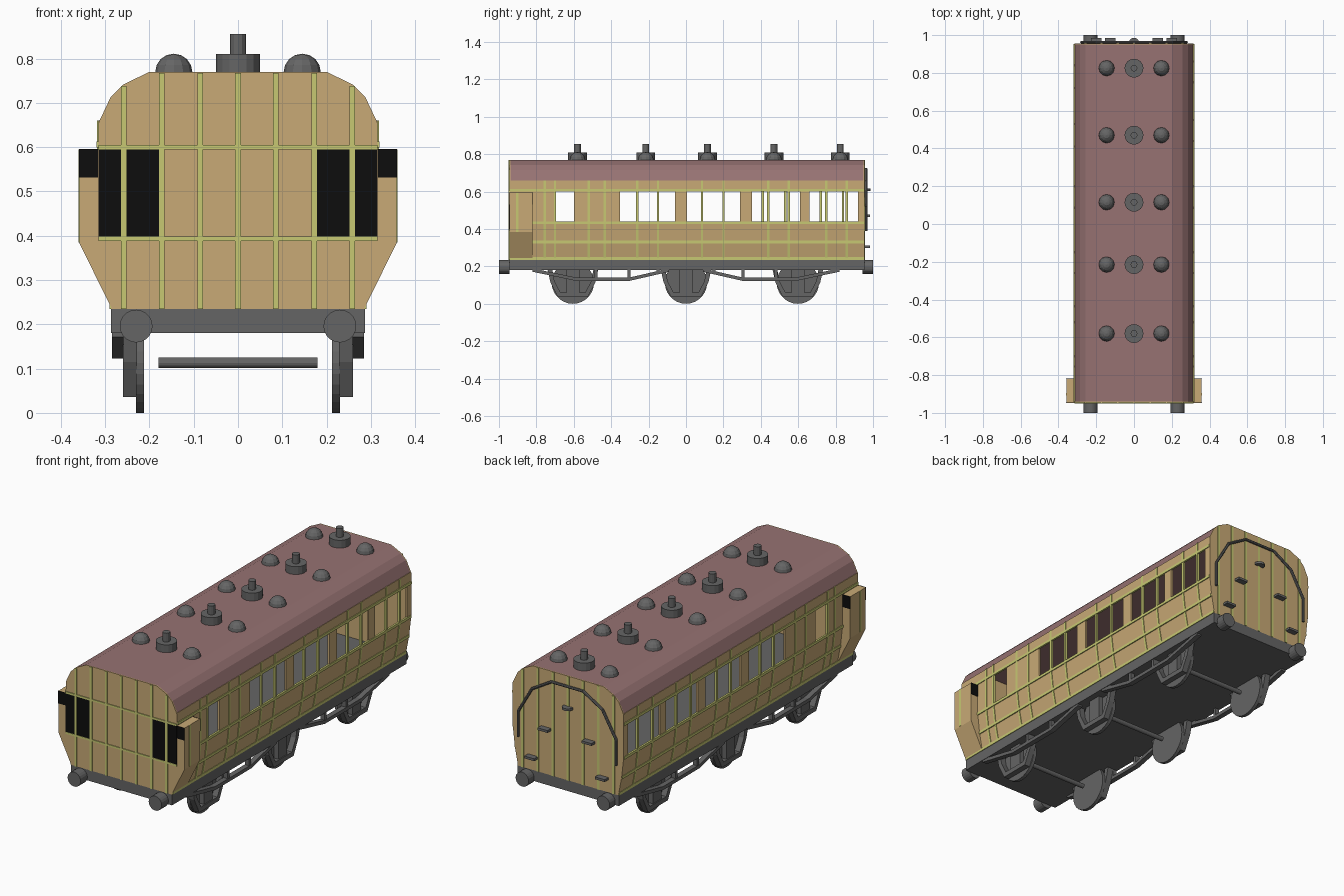
import bpy, bmesh, math
from mathutils import Matrix, Vector

if "Cube" in bpy.data.objects:
    bpy.data.objects.remove(bpy.data.objects["Cube"])


def mat(name, r, g, b):
    m = bpy.data.materials.new(name)
    m.diffuse_color = (r, g, b, 1)
    m.use_nodes = True
    m.node_tree.nodes["Principled BSDF"].inputs["Base Color"].default_value = m.diffuse_color
    return m


TAN = mat("tan_panel", 0.58, 0.40, 0.18)
LINE = mat("yellow_lining", 0.57, 0.58, 0.17)
ROOF = mat("maroon_roof", 0.31, 0.17, 0.17)
GREY = mat("dark_grey", 0.13, 0.13, 0.13)
BLACK = mat("black_window", 0.004, 0.004, 0.004)

Y0, Y1 = -0.945, 0.955
FLOOR, WAIST, HEAD, EAVES = 0.235, 0.435, 0.603, 0.66
SIDE = [(0.285, FLOOR), (0.303, 0.33), (0.315, WAIST), (0.315, HEAD), (0.315, EAVES)]
ARC = [(0.315, 0.655), (0.287, 0.714), (0.258, 0.742), (0.2, 0.77)]


def finish(name, bm, material):
    bmesh.ops.recalc_face_normals(bm, faces=bm.faces)
    me = bpy.data.meshes.new(name)
    bm.to_mesh(me)
    bm.free()
    me.materials.append(material)
    ob = bpy.data.objects.new(name, me)
    bpy.context.collection.objects.link(ob)
    return ob


def prism(name, pts, axis, a, b, material):
    """Extrude a 2D outline: (x, z) along y, or (y, z) along x."""
    bm = bmesh.new()
    put = (lambda p, t: (p[0], t, p[1])) if axis == 'y' else (lambda p, t: (t, p[0], p[1]))
    lo = [bm.verts.new(put(p, a)) for p in pts]
    hi = [bm.verts.new(put(p, b)) for p in pts]
    bm.faces.new(lo)
    bm.faces.new(hi)
    for i in range(len(pts)):
        j = (i + 1) % len(pts)
        bm.faces.new((lo[i], lo[j], hi[j], hi[i]))
    return finish(name, bm, material)


def box(name, x0, x1, y0, y1, z0, z1, material):
    return prism(name, [(x0, z0), (x1, z0), (x1, z1), (x0, z1)], 'y', y0, y1, material)


def rod(name, p, q, r, material, seg=16):
    p, q = Vector(p), Vector(q)
    bm = bmesh.new()
    turn = (q - p).to_track_quat('Z', 'Y').to_matrix().to_4x4()
    bmesh.ops.create_cone(bm, cap_ends=True, segments=seg, radius1=r, radius2=r,
                          depth=(q - p).length, matrix=Matrix.Translation((p + q) / 2) @ turn)
    return finish(name, bm, material)


def side_x(z):
    for (xa, za), (xb, zb) in zip(SIDE, SIDE[1:]):
        if z <= zb:
            return xa + (xb - xa) * (z - za) / (zb - za)
    return SIDE[-1][0]


def strip(name, path, w, x0, x1, material):
    """Flat bar of height w following a (y, z) path."""
    pts = [(y, z + w / 2) for y, z in path] + [(y, z - w / 2) for y, z in reversed(path)]
    return prism(name, pts, 'x', x0, x1, material)


# side walls with open windows, lining beads and window bars
WINDOWS = [(-0.70, -0.60), (-0.353, -0.06), (0.005, 0.29), (0.353, 0.61), (0.66, 0.92)]
BEADS = [-0.755, -0.70, -0.52, -0.435, -0.26, -0.15, 0.086, 0.20]
for s, label, extra in ((1, "right", [0.44, 0.55, 0.75, 0.86]),
                        (-1, "left", [0.41, 0.53, 0.72, 0.84])):
    bm = bmesh.new()
    cuts = sorted([Y0 + 0.005, Y1 - 0.005] + [y for w in WINDOWS for y in w])
    grid = [[bm.verts.new((s * x, y, z)) for x, z in SIDE] for y in cuts]
    for i in range(len(cuts) - 1):
        mid = (cuts[i] + cuts[i + 1]) / 2
        for k in range(len(SIDE) - 1):
            if k == 2 and any(a < mid < b for a, b in WINDOWS):
                continue
            bm.faces.new((grid[i][k], grid[i + 1][k], grid[i + 1][k + 1], grid[i][k + 1]))
    wall = finish(label + "_side_wall", bm, TAN)
    wall.data.update()
    f = wall.data.polygons[0]
    mod = wall.modifiers.new("thickness", 'SOLIDIFY')
    mod.thickness = 0.01
    mod.offset = -1 if f.normal.x * s > 0 else 1

    outline = [(s * (x + 0.003), z) for x, z in SIDE] + [(s * (x - 0.008), z) for x, z in reversed(SIDE)]
    for y in BEADS + extra:
        prism(label + "_upright_bead", outline, 'y', y - 0.006, y + 0.006, LINE)
    for z in (0.242, 0.33, WAIST - 0.002, HEAD + 0.003):
        x = s * side_x(z)
        box(label + "_long_bead", x - s * 0.006, x + s * 0.004, Y0 + 0.002, Y1 - 0.002,
            z - 0.007, z + 0.007, LINE)

    # guard's lookout projecting from the side
    duck = [(0.285, FLOOR), (0.358, 0.383), (0.358, 0.595), (0.31, 0.595)]
    prism(label + "_lookout", [(s * x, z) for x, z in duck], 'y', Y0, -0.82, TAN)
    for y in (Y0 - 0.002, -0.82):
        box(label + "_lookout_window", s * 0.316, s * 0.359, y, y + 0.002, 0.532, 0.596, BLACK)
    box(label + "_lookout_bead", s * 0.356, s * 0.36, -0.908, -0.896, 0.385, 0.595, LINE)

    # front end window
    box(label + "_front_window", s * 0.177, s * 0.315, Y0 - 0.002, Y0, 0.398, 0.595, BLACK)

# end walls
half = SIDE[:4] + ARC
ring = half + [(-x, z) for x, z in reversed(half)]
prism("front_end_wall", ring, 'y', Y0, Y0 + 0.006, TAN)
prism("rear_end_wall", ring, 'y', Y1 - 0.006, Y1, TAN)
for x, top in ((0, 0.768), (0.085, 0.768), (0.172, 0.768), (0.258, 0.738)):
    for s in ((1, -1) if x else (1,)):
        for name, a, b in (("front", Y0 - 0.004, Y0), ("rear", Y1, Y1 + 0.003)):
            box(name + "_end_bead", s * x - 0.0065, s * x + 0.0065, a, b, FLOOR, top, LINE)
for z in (0.393, 0.6):
    box("front_cross_bead", -0.315, 0.315, Y0 - 0.004, Y0, z - 0.005, z + 0.005, LINE)

# curved roof shell
outer = ARC + [(-x, z) for x, z in reversed(ARC)]
inner = [(x * 0.96, z - 0.012 if z > 0.7 else z) for x, z in outer]
prism("roof", outer + inner[::-1], 'y', Y0 + 0.004, Y1 - 0.004, ROOF)

# roof lamp tops and dome vents
for y in (0.825, 0.47, 0.115, -0.215, -0.58):
    rod("lamp_base", (0, y, 0.765), (0, y, 0.81), 0.05, GREY)
    rod("lamp_chimney", (0, y, 0.81), (0, y, 0.855), 0.018, GREY, 12)
    for x in (-0.145, 0.145):
        bm = bmesh.new()
        bmesh.ops.create_uvsphere(bm, u_segments=12, v_segments=8, radius=0.042,
                                  matrix=Matrix.Translation((x, y, 0.769)))
        bmesh.ops.bisect_plane(bm, geom=bm.verts[:] + bm.edges[:] + bm.faces[:],
                               plane_co=(0, 0, 0.769), plane_no=(0, 0, -1), clear_outer=True)
        finish("dome_vent", bm, GREY)

# floor and underframe
box("underframe", -0.287, 0.287, Y0, Y1, 0.18, FLOOR, GREY)

# buffers
for x in (-0.23, 0.23):
    rod("front_buffer", (x, Y0, 0.196), (x, -1, 0.196), 0.037, GREY, 20)
    rod("rear_buffer", (x, Y1 - 0.01, 0.196), (x, 1, 0.196), 0.037, GREY, 20)

# wheels, axles and axle guards
for y in (-0.605, 0, 0.598):
    rod("axle", (-0.18, y, 0.113), (0.18, y, 0.113), 0.012, GREY, 12)
    for s in (-1, 1):
        rod("wheel", (s * 0.212, y, 0.113), (s * 0.23, y, 0.113), 0.113, GREY, 28)
        out = [(-0.135, 0.182), (-0.12, 0.115), (-0.08, 0.036),
               (0.08, 0.036), (0.12, 0.115), (0.135, 0.182)]
        hole = [(0.11, 0.182), (0.098, 0.12), (0.066, 0.06),
                (-0.066, 0.06), (-0.098, 0.12), (-0.11, 0.182)]
        prism("axle_guard", [(y + a, z) for a, z in out + hole], 'x', s * 0.228, s * 0.26, GREY)
        box("axle_box", s * 0.228, s * 0.255, y - 0.035, y + 0.035, 0.055, 0.182, GREY)

# side truss rods with posts
for s in (-1, 1):
    for e in (-1, 1):
        path = [(e * y, z) for y, z in ((0.82, 0.18), (0.59, 0.132), (0.30, 0.132), (0.09, 0.18))]
        strip("truss_rod", path, 0.018, s * 0.258, s * 0.285, GREY)
        for y in (0.15, 0.305, 0.48):
            box("truss_post", s * 0.26, s * 0.283, e * y - 0.008, e * y + 0.008,
                0.16 if y < 0.2 else 0.135, 0.185, GREY)

# rear steps, lamp bracket and arched pipe
for x, z in ((0.125, 0.47), (0.2, 0.305)):
    for s in (-1, 1):
        box("rear_step", s * x - 0.028, s * x + 0.028, Y1, Y1 + 0.03, z - 0.006, z + 0.006, GREY)
rod("rear_lamp_bracket", (0, Y1 + 0.004, 0.604), (0, Y1 + 0.004, 0.616), 0.027, GREY, 12)
arch = [(0.278, 0.39), (0.278, 0.52), (0.2, 0.655), (0.09, 0.72)]
arch += [(-x, z) for x, z in reversed(arch)]
for (xa, za), (xb, zb) in zip(arch, arch[1:]):
    rod("rear_pipe", (xa, Y1 + 0.008, za), (xb, Y1 + 0.008, zb), 0.007, GREY, 8)
